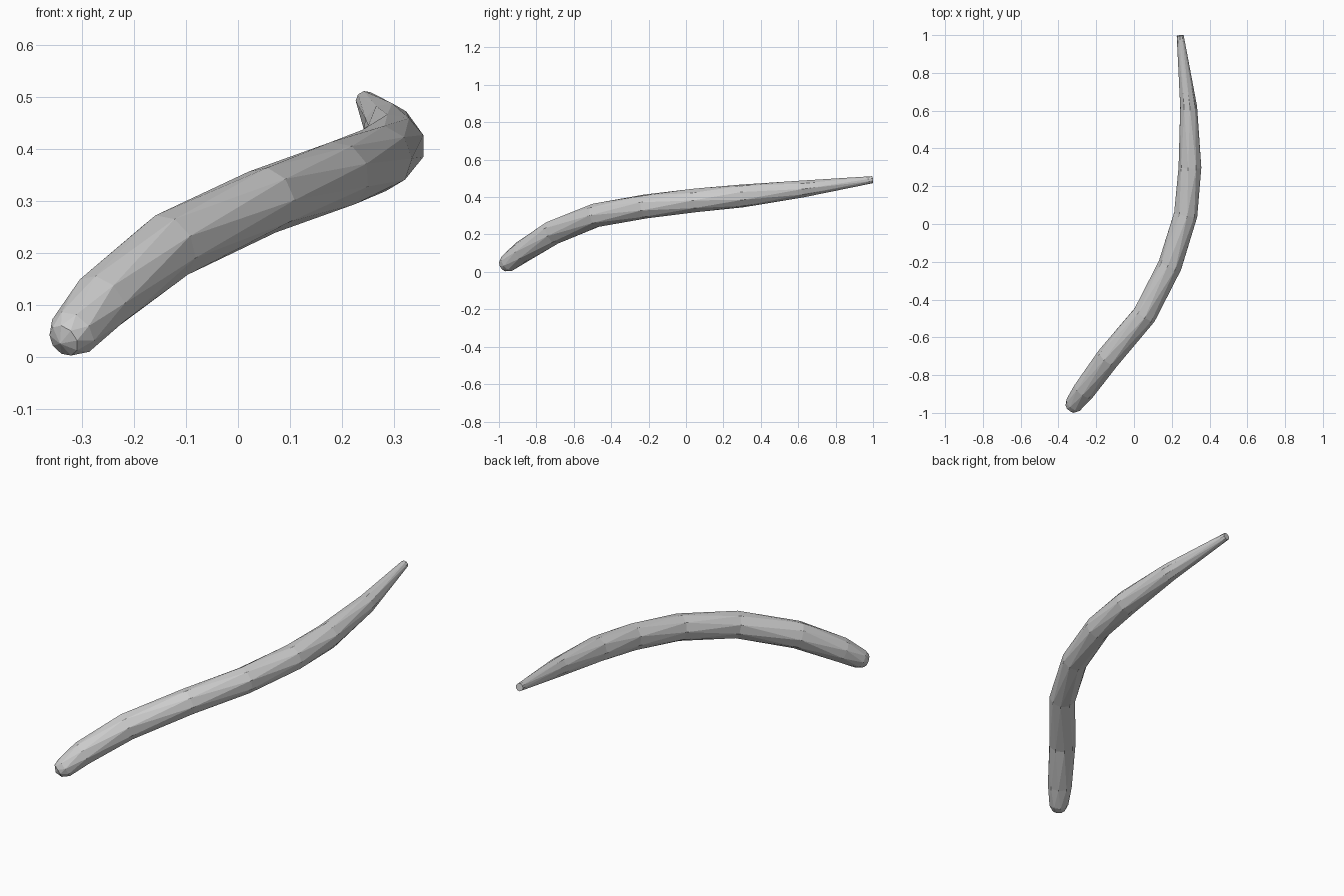
import bpy, bmesh, math
from mathutils import Vector

cube = bpy.data.objects.get("Cube")
if cube:
    bpy.data.objects.remove(cube, do_unlink=True)

SIDES = 9

# Centre line with radius, from the blunt front end to the thin back tip
PATH = [
    (-.335, -.976, .032, .033),
    (-.318, -.955, .046, .048),
    (-.265, -.880, .104, .060),
    (-.135, -.710, .212, .066),
    (.055, -.480, .302, .065),
    (.192, -.220, .350, .065),
    (.272, .050, .382, .064),
    (.298, .300, .406, .062),
    (.288, .620, .443, .046),
    (.245, .998, .493, .019),
]
FRONT_POLE = (-.342, -.986, .026)


def plain_material(name, colour):
    mat = bpy.data.materials.new(name)
    mat.use_nodes = True
    mat.diffuse_color = colour
    mat.node_tree.nodes["Principled BSDF"].inputs["Base Color"].default_value = colour
    return mat


def add_ring(bm, index):
    """Ring square to the path; every other ring is turned by half a step."""
    centre = Vector(PATH[index][:3])
    before = Vector(PATH[max(index - 1, 0)][:3])
    after = Vector(PATH[min(index + 1, len(PATH) - 1)][:3])
    along = (after - before).normalized()
    side = along.cross(Vector((0, 0, 1))).normalized()
    up = side.cross(along)
    ring = []
    for k in range(SIDES):
        a = math.tau * (k + (index % 2) / 2) / SIDES
        offset = side * math.cos(a) + up * math.sin(a)
        ring.append(bm.verts.new(centre + offset * PATH[index][3]))
    return ring


# Tapering curved body with staggered triangular facets
bm = bmesh.new()
rings = [add_ring(bm, i) for i in range(len(PATH))]
for i, (low, high) in enumerate(zip(rings, rings[1:])):
    for k in range(SIDES):
        n = (k + 1) % SIDES
        if i % 2 == 0:
            bm.faces.new((low[k], low[n], high[k]))
            bm.faces.new((low[n], high[n], high[k]))
        else:
            bm.faces.new((low[k], high[n], high[k]))
            bm.faces.new((low[k], low[n], high[n]))

# Rounded front end and flat back tip
pole = bm.verts.new(FRONT_POLE)
for k in range(SIDES):
    bm.faces.new((pole, rings[0][(k + 1) % SIDES], rings[0][k]))
bm.faces.new(rings[-1])
bmesh.ops.recalc_face_normals(bm, faces=bm.faces)

mesh = bpy.data.meshes.new("curved_horn")
bm.to_mesh(mesh)
bm.free()
mesh.materials.append(plain_material("light_grey", (.6, .6, .6, 1)))
horn = bpy.data.objects.new("curved_horn", mesh)
bpy.context.collection.objects.link(horn)
